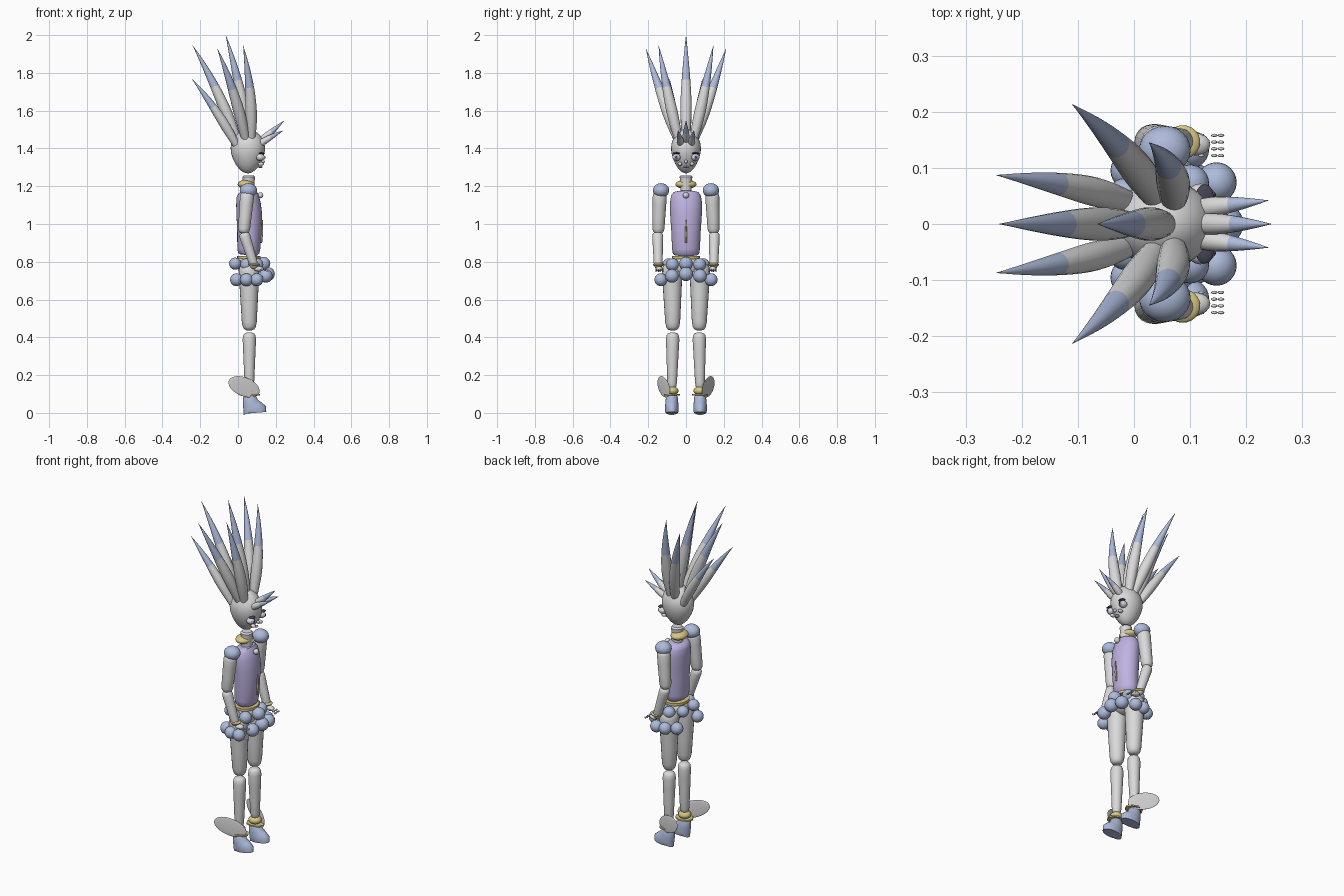
import bpy, bmesh, math
from mathutils import Vector, Matrix

if "Cube" in bpy.data.objects:
    bpy.data.objects.remove(bpy.data.objects["Cube"])


def material(name, rgb):
    m = bpy.data.materials.new(name)
    m.diffuse_color = (*rgb, 1)
    m.use_nodes = True
    m.node_tree.nodes["Principled BSDF"].inputs["Base Color"].default_value = m.diffuse_color
    return m


GREY = material("pale grey", (0.70, 0.70, 0.70))
BLUE = material("soft blue", (0.42, 0.50, 0.71))
PURPLE = material("lilac", (0.52, 0.45, 0.75))
GOLD = material("pale gold", (0.69, 0.58, 0.23))
DARK = material("dark slate", (0.06, 0.06, 0.09))


def finish(name, bm, mats):
    bmesh.ops.recalc_face_normals(bm, faces=bm.faces[:])
    me = bpy.data.meshes.new(name)
    bm.to_mesh(me)
    bm.free()
    for m in mats:
        me.materials.append(m)
    ob = bpy.data.objects.new(name, me)
    bpy.context.collection.objects.link(ob)
    bpy.context.view_layer.objects.active = ob
    bpy.ops.object.select_all(action='DESELECT')
    ob.select_set(True)
    bpy.ops.object.shade_smooth_by_angle(angle=math.radians(45))
    return ob


def ball(name, loc, size, mat, rot=None, seg=24):
    """Ellipsoid with the given half sizes."""
    bm = bmesh.new()
    bmesh.ops.create_uvsphere(bm, u_segments=seg, v_segments=seg // 2, radius=1)
    size = size if isinstance(size, tuple) else (size,) * 3
    m = Matrix.Translation(loc) @ (rot or Matrix()) @ Matrix.Diagonal((*size, 1))
    bm.transform(m)
    return finish(name, bm, [mat])


def tube(name, path, radii, mats, split=1.0, seg=20):
    """Loft of rings along a path; radii are (across x, across y) pairs or numbers.
    Rings after the split fraction take the second material."""
    bm = bmesh.new()
    path = [Vector(p) for p in path]
    rings, n = [], len(path)
    for i, p in enumerate(path):
        d = (path[min(i + 1, n - 1)] - path[max(i - 1, 0)]).normalized()
        v = d.cross(Vector((1, 0, 0))).normalized()
        u = v.cross(d)
        r = radii[i] if isinstance(radii[i], tuple) else (radii[i],) * 2
        rings.append([bm.verts.new(p + u * r[0] * math.cos(a) + v * r[1] * math.sin(a))
                      for a in (2 * math.pi * k / seg for k in range(seg))])
    for i in range(n - 1):
        for k in range(seg):
            j = (k + 1) % seg
            f = bm.faces.new((rings[i][k], rings[i][j], rings[i + 1][j], rings[i + 1][k]))
            f.material_index = int(i / (n - 1) >= split)
    bm.faces.new(rings[0])
    bm.faces.new(rings[-1]).material_index = len(mats) - 1
    return finish(name, bm, mats)


def limb(name, a, b, ra, rb, mat):
    """Tapered limb with rounded ends."""
    a, b = Vector(a), Vector(b)
    ts = [0, 0.015, 0.05, 0.12, 0.3, 0.6, 0.88, 0.95, 0.985, 1]
    ends = [0.35, 0.7, 0.9, 1, 1, 1, 1, 0.9, 0.7, 0.35]
    tube(name, [a.lerp(b, t) for t in ts],
         [(ra + (rb - ra) * t) * e for t, e in zip(ts, ends)], [mat])


def spike(name, base, tip, r, bend):
    """Curved hair spike with a coloured tip."""
    a, c = Vector(base), Vector(tip)
    b = (a + c) / 2 + Vector(bend)
    n = 18
    path, radii = [], []
    for i in range(n + 1):
        t = i / n
        path.append(a * (1 - t) ** 2 + b * 2 * t * (1 - t) + c * t * t)
        radii.append(r * (0.72 + 0.28 * math.sin(t / 0.3 * math.pi / 2)) if t < 0.3
                     else r * max(0.015, 1 - ((t - 0.3) / 0.7) ** 1.5))
    tube(name, path, radii, [GREY, BLUE], split=0.55, seg=18)


# Head: egg narrowing to the chin
bm = bmesh.new()
bmesh.ops.create_uvsphere(bm, u_segments=32, v_segments=20, radius=1)
for v in bm.verts:
    k = 1 + 0.14 * min(v.co.z, 0.3)
    if v.co.z < 0:
        k = 1 + 0.2 * v.co.z
    v.co = Vector((0.052 + 0.09 * v.co.x * k, 0.078 * v.co.y * k, 1.385 + 0.117 * v.co.z))
finish("head", bm, [GREY])

# Hair
spike("crown_spike", (0.055, 0, 1.46), (-0.065, 0, 2.0), 0.030, (0.02, 0, 0))
spike("back_spike", (-0.005, 0, 1.44), (-0.24, 0, 1.945), 0.030, (0.025, 0, 0.015))
for s, side in ((-1, "right"), (1, "left")):
    spike(side + "_front_spike", (0.07, s * 0.04, 1.45), (0.027, s * 0.145, 1.945), 0.030, (0.03, s * 0.008, 0))
    spike(side + "_side_spike", (0.04, s * 0.045, 1.45), (-0.11, s * 0.213, 1.93), 0.030, (0.025, s * 0.005, 0))
    spike(side + "_low_spike", (-0.01, s * 0.04, 1.42), (-0.245, s * 0.087, 1.77), 0.026, (0.015, s * 0.01, 0.015))
    spike(side + "_bang", (0.095, s * 0.025, 1.41), (0.24, s * 0.042, 1.495), 0.018, (-0.005, 0, 0.004))
spike("middle_bang", (0.095, 0, 1.42), (0.245, 0, 1.548), 0.019, (0, 0, -0.005))

# Face
ball("nose", (0.133, 0, 1.33), 0.009, GREY, seg=12)
ball("mouth", (0.118, 0, 1.302), (0.012, 0.013, 0.006), GREY, seg=12)
for s, side in ((-1, "right"), (1, "left")):
    ball(side + "_eye", (0.118, s * 0.05, 1.353), (0.023, 0.022, 0.019), GREY, seg=16)
    ball(side + "_iris", (0.133, s * 0.052, 1.353), (0.011, 0.013, 0.013), PURPLE, seg=14)
    ball(side + "_pupil", (0.140, s * 0.052, 1.353), (0.006, 0.006, 0.008), DARK, seg=12)
    ball(side + "_lash", (0.126, s * 0.050, 1.375), (0.016, 0.021, 0.005), DARK, seg=12)
    ball(side + "_cheek", (0.122, s * 0.032, 1.318), (0.016, 0.012, 0.010), GREY, seg=12)

# Neck and collar
tube("neck", [(0.057, 0, 1.15), (0.057, 0, 1.22), (0.057, 0, 1.25), (0.057, 0, 1.258)],
     [0.03, 0.03, 0.034, 0.026], [GREY])
ball("collar", (0.042, 0, 1.21), (0.044, 0.056, 0.024), GOLD)

# Torso: z, centre x, half depth, half width
rows = [(0.835, 0.055, 0.045, 0.060), (0.845, 0.056, 0.056, 0.070), (0.87, 0.057, 0.061, 0.074),
        (0.95, 0.060, 0.064, 0.077), (1.05, 0.060, 0.068, 0.084), (1.11, 0.055, 0.065, 0.085),
        (1.15, 0.050, 0.058, 0.079), (1.165, 0.046, 0.050, 0.068), (1.172, 0.045, 0.035, 0.050)]
tube("torso", [(x, 0, z) for z, x, _, _ in rows], [(d, w) for _, _, d, w in rows], [PURPLE], seg=32)
tube("chest_trim", [(0.124, 0, 0.90), (0.127, 0, 0.95), (0.130, 0, 1.02)], [0.004, 0.006, 0.002], [GOLD], seg=8)
ball("chest_bead", (0.118, 0, 1.152), 0.016, GREY, seg=16)

# Hips and belt
ball("hips", (0.058, 0, 0.775), (0.060, 0.085, 0.055), GREY)
tube("belt", [(0.058, 0, 0.815), (0.058, 0, 0.83)], [(0.062, 0.075)] * 2, [GOLD], seg=32)

# Skirt of beads: x, y, z, radius
beads = [(-0.015, 0.05, 0.79, 0.032), (0.045, 0.092, 0.785, 0.033), (0.10, 0.072, 0.785, 0.034),
         (0.135, 0, 0.79, 0.036), (-0.008, 0.095, 0.705, 0.034), (0.045, 0.130, 0.705, 0.034),
         (0.100, 0.133, 0.705, 0.034), (0.147, 0.074, 0.725, 0.036), (0.158, 0, 0.735, 0.037)]
for i, (x, y, z, r) in enumerate(beads):
    for s in ((-1, 1) if y else (1,)):
        ball("skirt_bead_%d" % i, (x, s * y, z), r, BLUE)

for s, side in ((-1, "right"), (1, "left")):
    # Arm
    ball(side + "_shoulder", (0.055, s * 0.132, 1.178), (0.046, 0.043, 0.038), BLUE)
    limb(side + "_upper_arm", (0.050, s * 0.138, 1.17), (0.030, s * 0.147, 0.95), 0.038, 0.031, GREY)
    limb(side + "_forearm", (0.030, s * 0.150, 0.955), (0.090, s * 0.147, 0.765), 0.030, 0.022, GREY)
    ball(side + "_bracelet", (0.087, s * 0.146, 0.785), (0.031, 0.030, 0.010), GOLD)
    ball(side + "_hand", (0.110, s * 0.142, 0.762), (0.026, 0.020, 0.014), GREY, seg=16)
    for k in range(4):
        for j, x in enumerate((0.120, 0.143, 0.155)):
            ball("%s_finger_%d_%d" % (side, k, j), (x, s * (0.122 + 0.012 * k), 0.762 - 0.006 * j),
                 (0.006, 0.003, 0.005), GREY, seg=8)

    # Leg
    limb(side + "_thigh", (0.058, s * 0.074, 0.79), (0.060, s * 0.070, 0.437), 0.057, 0.037, GREY)
    limb(side + "_shin", (0.060, s * 0.070, 0.425), (0.060, s * 0.074, 0.125), 0.037, 0.024, GREY)
    ball(side + "_ankle", (0.060, s * 0.074, 0.117), (0.036, 0.034, 0.024), GOLD)
    tube(side + "_anklet", [(0.063, s * 0.074, 0.091), (0.063, s * 0.074, 0.099)],
         [(0.054, 0.042)] * 2, [GOLD], seg=8)

    # Shoe: z, centre x, half length, half width
    shoe = [(0.0, 0.090, 0.060, 0.033), (0.012, 0.089, 0.063, 0.036), (0.03, 0.078, 0.054, 0.036),
            (0.055, 0.066, 0.042, 0.034), (0.085, 0.060, 0.035, 0.031), (0.095, 0.060, 0.028, 0.025)]
    tube(side + "_shoe", [(x, s * 0.075, z) for z, x, _, _ in shoe],
         [(d, w) for _, _, d, w in shoe], [BLUE], seg=24)

    # Heel wing: thin upright oval fanning back and outwards
    turn = Matrix.Rotation(-s * math.radians(22), 4, 'Z') @ Matrix.Rotation(math.radians(20), 4, 'Y')
    ball(side + "_heel_wing", (0.032, s * 0.118, 0.138), (0.093, 0.004, 0.050), GREY, rot=turn)
